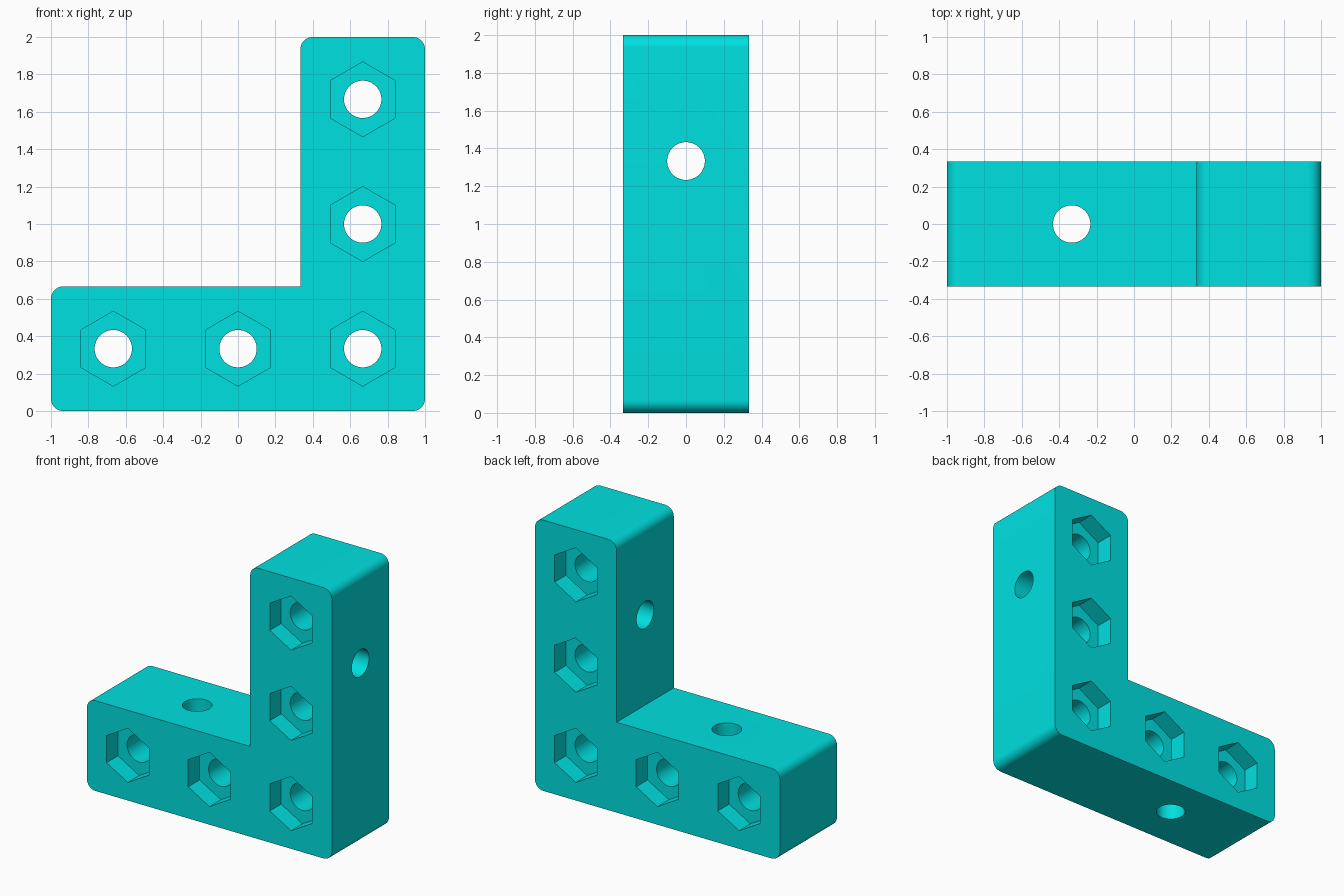
import bpy, bmesh
from math import pi, cos, sin, radians

if "Cube" in bpy.data.objects:
    bpy.data.objects.remove(bpy.data.objects["Cube"])

T = 2 / 3        # beam thickness
R = 0.067        # outer corner radius
HOLE_R = 0.1
NUT_R = 0.2
NUT_DEPTH = 0.133


def rounded_profile(corners, steps=10):
    """Corners are (x, z, inward x sign, inward z sign, start angle); start None = sharp."""
    pts = []
    for x, z, sx, sz, start in corners:
        if start is None:
            pts.append((x, z))
            continue
        for i in range(steps + 1):
            a = radians(start + 90 * i / steps)
            pts.append((x + sx * R + R * cos(a), z + sz * R + R * sin(a)))
    return pts


# L-shaped body, extruded along y
profile = rounded_profile([
    (-1, 0, 1, 1, 180), (1, 0, -1, 1, 270), (1, 2, -1, -1, 0),
    (1 - T, 2, 1, -1, 90), (1 - T, T, 0, 0, None), (-1, T, 1, -1, 90)])
bm = bmesh.new()
face = bm.faces.new([bm.verts.new((x, -T / 2, z)) for x, z in profile])
ext = bmesh.ops.extrude_face_region(bm, geom=[face])
bmesh.ops.translate(bm, vec=(0, T, 0),
                    verts=[v for v in ext["geom"] if isinstance(v, bmesh.types.BMVert)])
bmesh.ops.recalc_face_normals(bm, faces=bm.faces)
mesh = bpy.data.meshes.new("corner_bracket")
bm.to_mesh(mesh)
bm.free()
bracket = bpy.data.objects.new("corner_bracket", mesh)
bpy.context.collection.objects.link(bracket)


def cut(loc, rot, radius, depth, sides):
    """Subtract a prism or cylinder from the bracket."""
    bpy.ops.mesh.primitive_cylinder_add(vertices=sides, radius=radius, depth=depth,
                                        location=loc, rotation=rot)
    cutter = bpy.context.object
    cutter.hide_render = True
    mod = bracket.modifiers.new("cut", 'BOOLEAN')
    mod.operation, mod.solver, mod.object = 'DIFFERENCE', 'EXACT', cutter
    bpy.context.view_layer.objects.active = bracket
    bpy.ops.object.modifier_apply(modifier=mod.name)
    bpy.data.objects.remove(cutter)


# Bolt holes with hexagonal nut pockets on front and back
along_y = (pi / 2, 0, 0)
for x, z in [(-2/3, 1/3), (0, 1/3), (2/3, 1/3), (2/3, 1), (2/3, 5/3)]:
    cut((x, 0, z), along_y, HOLE_R, 1, 64)
    for side in (-1, 1):
        cut((x, side * T / 2, z), along_y, NUT_R, 2 * NUT_DEPTH, 6)

# Plain cross holes, one through each arm
cut((-1/3, 0, T / 2), (0, 0, 0), HOLE_R, 1, 64)
cut((2/3, 0, 4/3), (0, pi / 2, 0), HOLE_R, 1, 64)

# Shading and colour
bpy.ops.object.select_all(action='DESELECT')
bracket.select_set(True)
bpy.context.view_layer.objects.active = bracket
bpy.ops.object.shade_smooth_by_angle(angle=radians(30))
mat = bpy.data.materials.new("cyan_plastic")
mat.diffuse_color = (0.0, 0.75, 0.75, 1)
mat.use_nodes = True
mat.node_tree.nodes["Principled BSDF"].inputs["Base Color"].default_value = mat.diffuse_color
bracket.data.materials.clear()
bracket.data.materials.append(mat)
